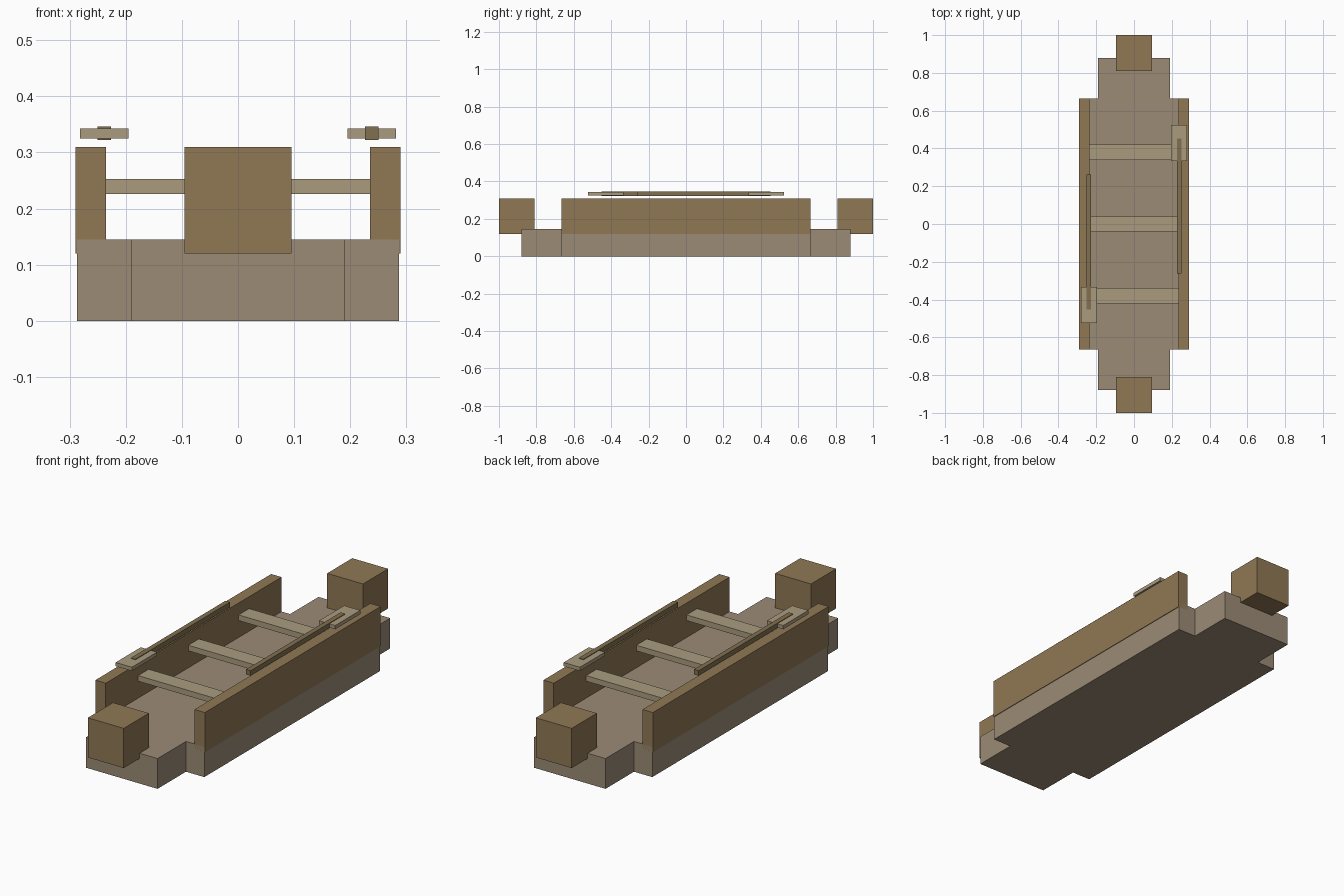
import bpy, bmesh

if "Cube" in bpy.data.objects:
    bpy.data.objects.remove(bpy.data.objects["Cube"])


def material(name, rgb):
    m = bpy.data.materials.new(name)
    m.diffuse_color = (*rgb, 1.0)
    m.use_nodes = True
    m.node_tree.nodes["Principled BSDF"].inputs["Base Color"].default_value = m.diffuse_color
    return m


HULL = material("weathered_wood", (0.33, 0.26, 0.18))
TRIM = material("brown_wood", (0.28, 0.19, 0.09))
PALE = material("pale_wood", (0.40, 0.33, 0.21))
DARK = material("dark_wood", (0.22, 0.16, 0.08))


def add_object(name, bm, mat):
    bmesh.ops.recalc_face_normals(bm, faces=bm.faces)
    me = bpy.data.meshes.new(name)
    bm.to_mesh(me)
    bm.free()
    me.materials.append(mat)
    ob = bpy.data.objects.new(name, me)
    bpy.context.collection.objects.link(ob)
    return ob


def box(name, center, size, mat):
    bm = bmesh.new()
    bmesh.ops.create_cube(bm, size=1.0)
    bmesh.ops.scale(bm, vec=size, verts=bm.verts)
    ob = add_object(name, bm, mat)
    ob.location = center
    return ob


# Hull: stepped outline extruded upward
quarter = [(0.287, 0.665), (0.19, 0.665), (0.19, 0.88)]
outline = (quarter
           + [(-x, y) for x, y in reversed(quarter)]
           + [(-x, -y) for x, y in quarter]
           + [(x, -y) for x, y in reversed(quarter)])
bm = bmesh.new()
base = bm.faces.new([bm.verts.new((x, y, 0)) for x, y in outline])
top = bmesh.ops.extrude_face_region(bm, geom=[base], use_keep_orig=True)
bmesh.ops.translate(bm, vec=(0, 0, 0.145),
                    verts=[v for v in top["geom"] if isinstance(v, bmesh.types.BMVert)])
add_object("hull", bm, HULL)

# Side walls
for side, s in (("left", -1), ("right", 1)):
    box(f"{side}_wall", (s * 0.2625, 0, 0.215), (0.055, 1.33, 0.19), TRIM)

# Bow and stern blocks
for name, s in (("bow_block", -1), ("stern_block", 1)):
    box(name, (0, s * 0.905, 0.215), (0.19, 0.19, 0.19), TRIM)

# Bench seats
for name, y in (("front_seat", -0.38), ("middle_seat", 0), ("rear_seat", 0.38)):
    box(name, (0, y, 0.2395), (0.474, 0.08, 0.027), PALE)

# Paddles, pointing opposite ways above the walls
for side, s in (("left", -1), ("right", 1)):
    x = s * 0.2385
    box(f"{side}_paddle_shaft", (x, s * 0.095, 0.334), (0.024, 0.715, 0.024), DARK)
    box(f"{side}_paddle_blade", (x, s * 0.4285, 0.334), (0.086, 0.19, 0.018), PALE)
